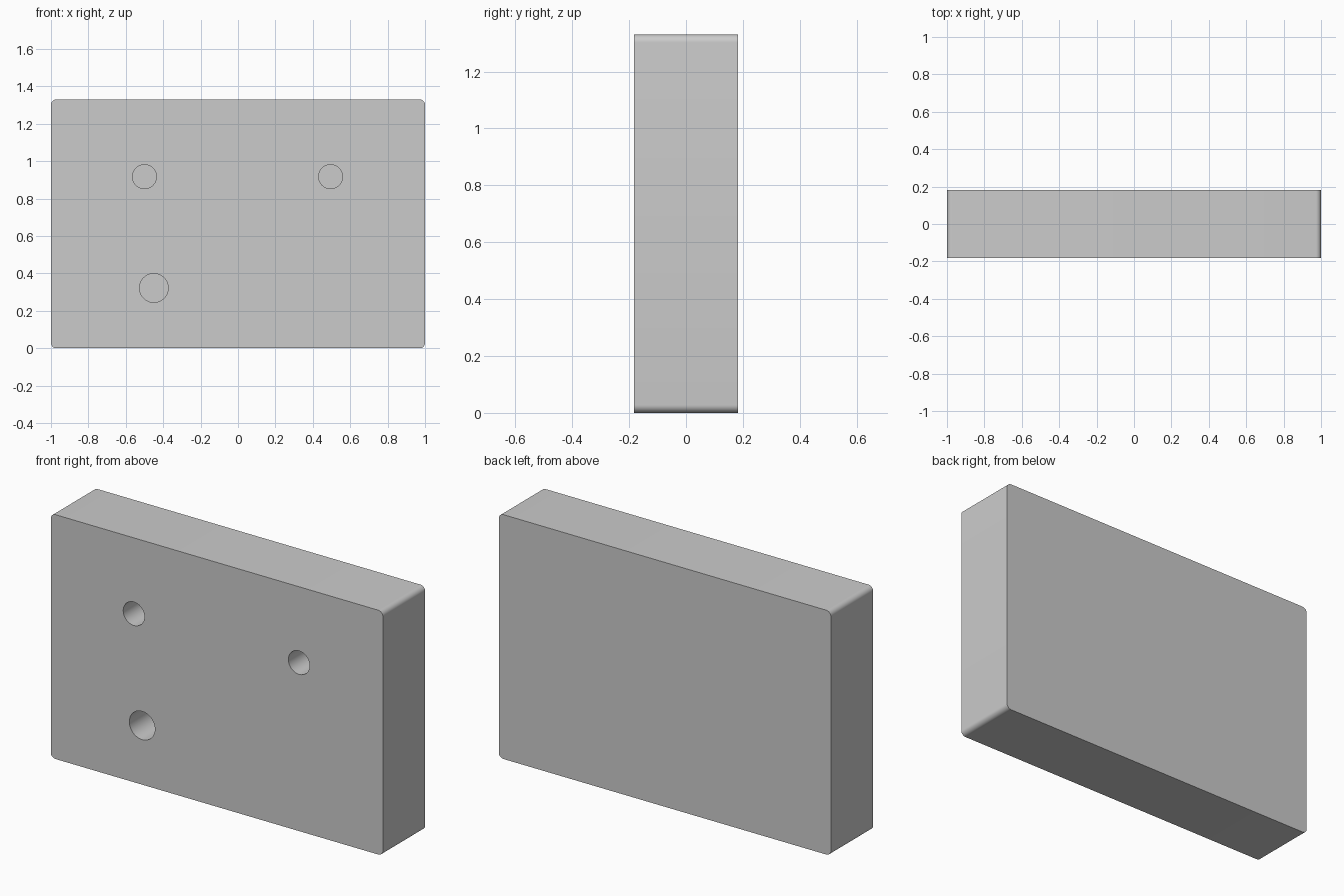
import bpy, bmesh
from math import sin, cos, pi
from mathutils import Matrix, Vector

if "Cube" in bpy.data.objects:
    bpy.data.objects.remove(bpy.data.objects["Cube"])

W, H, HALF_D, R = 1.0, 1.33, 0.182, 0.028
HOLE_DEPTH = 0.25
HOLES = [(-0.50, 0.917, 0.064), (0.495, 0.917, 0.064), (-0.45, 0.322, 0.077)]  # x, z, radius


def make_object(name, bm):
    bmesh.ops.recalc_face_normals(bm, faces=bm.faces)
    mesh = bpy.data.meshes.new(name)
    bm.to_mesh(mesh)
    bm.free()
    obj = bpy.data.objects.new(name, mesh)
    bpy.context.collection.objects.link(obj)
    return obj


# Slab: rounded rectangle extruded from front to back
bm = bmesh.new()
outline = []
corners = [(W - R, H - R), (R - W, H - R), (R - W, R), (W - R, R)]
for i, (cx, cz) in enumerate(corners):
    for k in range(9):
        a = (i + k / 8) * pi / 2
        outline.append(bm.verts.new((cx + R * cos(a), -HALF_D, cz + R * sin(a))))
front = bm.faces.new(outline)
ext = bmesh.ops.extrude_face_region(bm, geom=[front], use_keep_orig=True)
moved = [g for g in ext["geom"] if isinstance(g, bmesh.types.BMVert)]
bmesh.ops.translate(bm, verts=moved, vec=Vector((0, 2 * HALF_D, 0)))
slab = make_object("slab", bm)

# Blind round holes in the front face
bm = bmesh.new()
for x, z, r in HOLES:
    place = Matrix.Translation((x, -HALF_D, z)) @ Matrix.Rotation(pi / 2, 4, 'X')
    bmesh.ops.create_cone(bm, cap_ends=True, segments=48, radius1=r, radius2=r,
                          depth=2 * HOLE_DEPTH, matrix=place)
cutter = make_object("hole_cutter", bm)
cutter.hide_render = True

mod = slab.modifiers.new("holes", 'BOOLEAN')
mod.operation = 'DIFFERENCE'
mod.solver = 'EXACT'
mod.object = cutter
bpy.context.view_layer.objects.active = slab
slab.select_set(True)
bpy.ops.object.modifier_apply(modifier=mod.name)
bpy.data.objects.remove(cutter)

# Smooth rounded corners and hole walls, crisp edges elsewhere
bpy.ops.object.shade_smooth_by_angle(angle=pi / 6)
